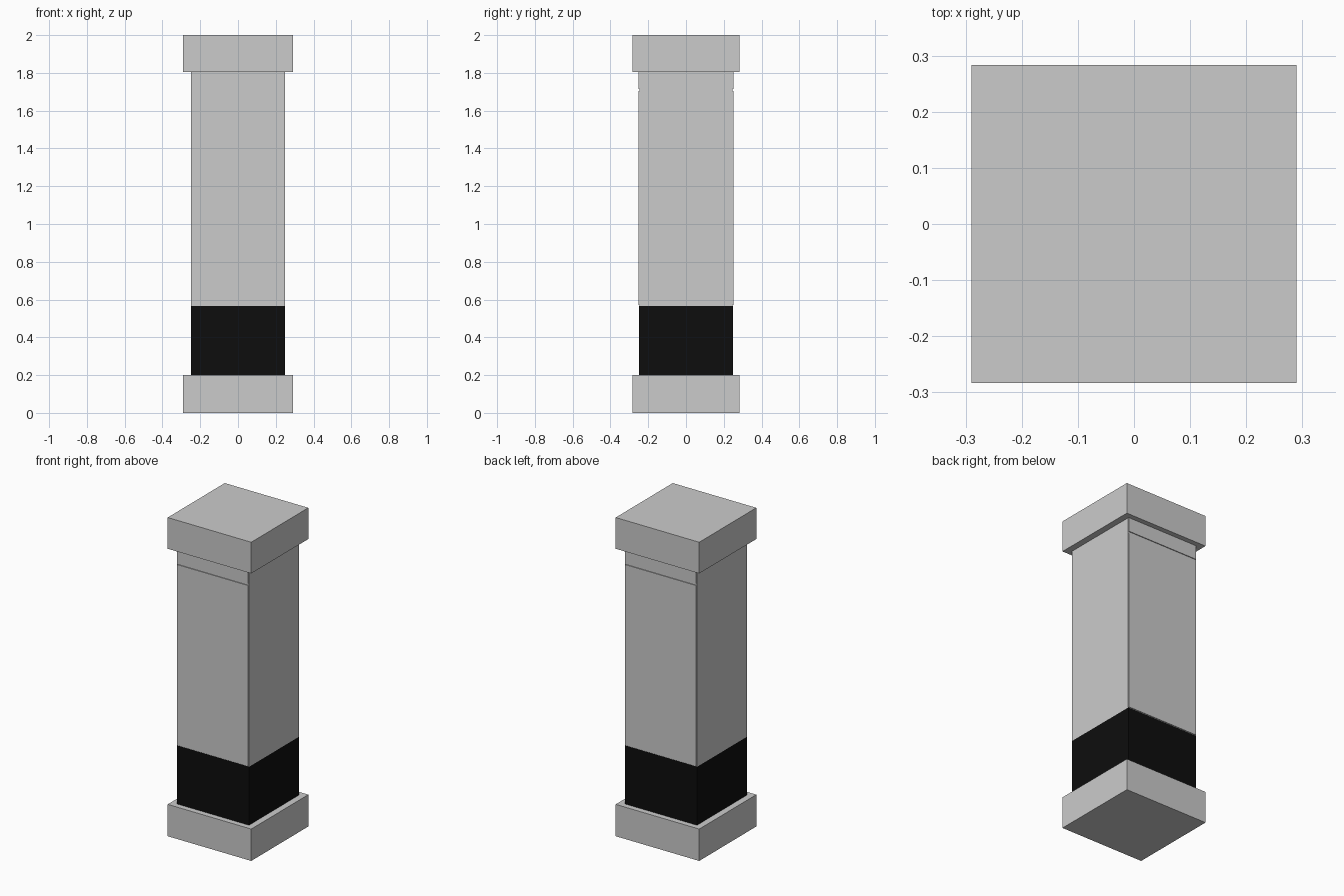
import bpy

if "Cube" in bpy.data.objects:
    bpy.data.objects.remove(bpy.data.objects["Cube"])


def box(name, hx, y0, y1, z0, z1, mat=None):
    """Axis-aligned box, centred on x."""
    bpy.ops.mesh.primitive_cube_add(size=1, location=(0, (y0 + y1) / 2, (z0 + z1) / 2))
    ob = bpy.context.object
    ob.name = name
    ob.scale = (2 * hx, y1 - y0, z1 - z0)
    bpy.ops.object.transform_apply(location=False, rotation=False, scale=True)
    if mat:
        ob.data.materials.append(mat)
    return ob


black = bpy.data.materials.new("black")
black.diffuse_color = (0.004, 0.004, 0.004, 1)
black.use_nodes = True
black.node_tree.nodes["Principled BSDF"].inputs["Base Color"].default_value = black.diffuse_color

CORE_Y, FACE_Y = 0.246, 0.251

# Plinth and cap
box("base_plinth", 0.29, -0.283, 0.283, 0, 0.2)
box("top_cap", 0.29, -0.283, 0.283, 1.804, 2.0)

# Column: black lower band and grey upper shaft
box("lower_band", 0.25, -0.248, 0.248, 0.2, 0.566, black)
box("shaft", 0.25, -CORE_Y, CORE_Y, 0.566, 1.804)

# Thin raised panels on front and back, split by a narrow groove
for side, s in (("front", -1), ("back", 1)):
    y0, y1 = sorted((s * CORE_Y, s * FACE_Y))
    box(side + "_main_panel", 0.246, y0, y1, 0.57, 1.704)
    box(side + "_upper_panel", 0.246, y0, y1, 1.716, 1.804)
